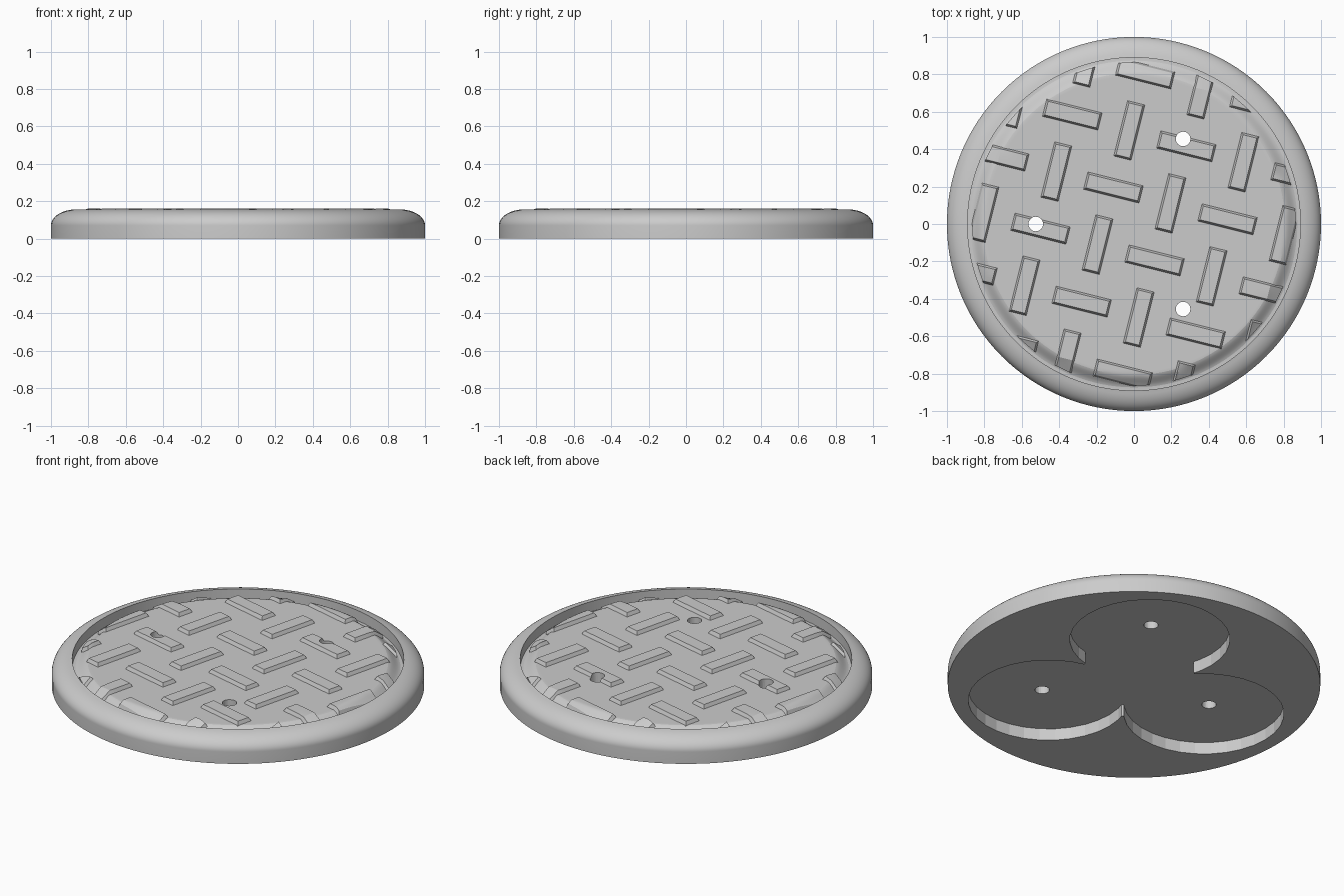
import bpy
import bmesh
import math
from mathutils import Matrix, Vector

if "Cube" in bpy.data.objects:
    bpy.data.objects.remove(bpy.data.objects["Cube"], do_unlink=True)

PLATE_Z = 0.14
TREAD_Z = 0.16
RECESS_Z = 0.07
HOLE_DIST = 0.525
LOBE_DIST = 0.49

grey = bpy.data.materials.new("light grey")
grey.use_nodes = True
grey.diffuse_color = (0.6, 0.6, 0.6, 1)
grey.node_tree.nodes["Principled BSDF"].inputs["Base Color"].default_value = (0.6, 0.6, 0.6, 1)


def make_object(name, bm):
    bmesh.ops.recalc_face_normals(bm, faces=bm.faces)
    mesh = bpy.data.meshes.new(name)
    bm.to_mesh(mesh)
    bm.free()
    mesh.materials.append(grey)
    obj = bpy.data.objects.new(name, mesh)
    bpy.context.collection.objects.link(obj)
    return obj


def activate(obj):
    bpy.ops.object.select_all(action="DESELECT")
    obj.select_set(True)
    bpy.context.view_layer.objects.active = obj


def boolean_cylinder(obj, radius, centre, bottom, top, sides, operation="DIFFERENCE"):
    """Cut or clip an object with an upright cylinder."""
    bm = bmesh.new()
    place = Matrix.Translation((centre.x, centre.y, (bottom + top) / 2))
    bmesh.ops.create_cone(bm, cap_ends=True, segments=sides, radius1=radius,
                          radius2=radius, depth=top - bottom, matrix=place)
    cutter = make_object("cutter", bm)
    cutter.hide_render = True
    mod = obj.modifiers.new("cut", "BOOLEAN")
    mod.operation = operation
    mod.solver = "EXACT"
    mod.object = cutter
    activate(obj)
    bpy.ops.object.modifier_apply(modifier=mod.name)
    bpy.data.objects.remove(cutter, do_unlink=True)


def edge_drop(r):
    """How far the plate falls away near its edge."""
    t = min(max((r - 0.8) / 0.08, 0), 1)
    return 0.045 * t * t * (3 - 2 * t)


def around(dist):
    """Three points spaced evenly, the first on the right side."""
    return [Vector((dist * math.cos(a), dist * math.sin(a)))
            for a in (math.pi, math.pi / 3, -math.pi / 3)]


# Disc body: rounded rim, inner wall and softly edged plate, lathed
profile = [(0, 0), (1, 0)]
for i in range(21):
    a = math.pi / 2 * i / 20
    x = 0.87 + 0.13 * math.cos(a)
    if x > 0.891:
        profile.append((x, 0.07 + 0.085 * math.sin(a)))
profile.append((0.89, 0.155))
for i in range(13):
    r = 0.89 - 0.1 * i / 12
    profile.append((r, PLATE_Z - edge_drop(r)))
profile.append((0, PLATE_Z))

bm = bmesh.new()
verts = [bm.verts.new((x, 0, z)) for x, z in profile]
edges = [bm.edges.new(pair) for pair in zip(verts, verts[1:])]
bmesh.ops.spin(bm, geom=verts + edges, cent=(0, 0, 0), axis=(0, 0, 1),
               angle=2 * math.pi, steps=128, use_merge=True)
bmesh.ops.remove_doubles(bm, verts=bm.verts, dist=0.0001)
body = make_object("disc_body", bm)

# Three-lobed recess underneath
for centre in around(LOBE_DIST):
    boolean_cylinder(body, 0.43, centre, -0.1, RECESS_Z, 32)
boolean_cylinder(body, 0.345, Vector((0, 0)), -0.1, RECESS_Z, 32)

# Raised treads on two interleaved lattices
step_a = Vector((0.39, 0.22))
step_b = Vector((0.22, -0.39))
bm = bmesh.new()
for start, angle in ((-step_b / 2, -14), (step_a / 2, 76)):
    for m in range(-4, 5):
        for n in range(-4, 5):
            centre = start + m * step_a + n * step_b
            if centre.length > 1:
                continue
            new = bmesh.ops.create_cube(bm, size=1)["verts"]
            turn = Matrix.Rotation(math.radians(angle), 3, "Z")
            for v in new:
                top = v.co.z > 0
                size = (0.285, 0.075) if top else (0.325, 0.115)
                v.co = turn @ Vector((v.co.x * size[0], v.co.y * size[1], 0))
                v.co += Vector((centre.x, centre.y, TREAD_Z if top else PLATE_Z - 0.02))
bmesh.ops.subdivide_edges(bm, edges=bm.edges[:], cuts=5, use_grid_fill=True)
treads = make_object("raised_treads", bm)
boolean_cylinder(treads, 0.865, Vector((0, 0)), 0, 0.3, 128, "INTERSECT")

# Bend the treads over the plate edge
for v in treads.data.vertices:
    v.co.z -= edge_drop(v.co.xy.length)

# Fixing holes through plate and treads
for centre in around(HOLE_DIST):
    for part in (body, treads):
        boolean_cylinder(part, 0.039, centre, -0.1, 0.3, 24)

activate(body)
bpy.ops.object.shade_smooth_by_angle(angle=math.radians(11))
activate(treads)
bpy.ops.object.shade_smooth_by_angle(angle=math.radians(20))
